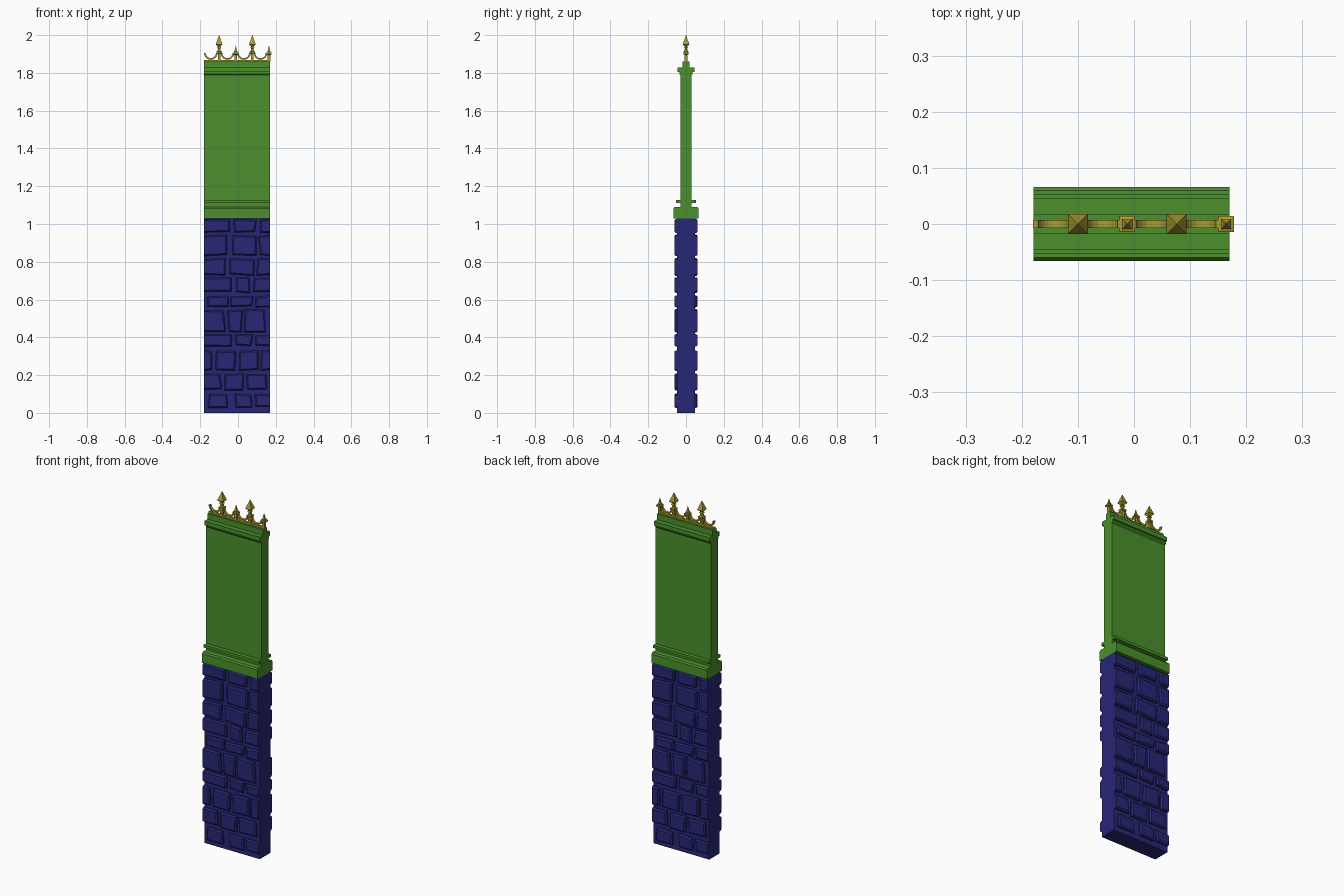
import bpy, bmesh, math, random

if "Cube" in bpy.data.objects:
    bpy.data.objects.remove(bpy.data.objects["Cube"])

random.seed(4)
X0, X1 = -0.179, 0.170
XC = (X0 + X1) / 2


def material(name, rgb):
    m = bpy.data.materials.new(name)
    m.diffuse_color = (*rgb, 1)
    m.use_nodes = True
    m.node_tree.nodes["Principled BSDF"].inputs["Base Color"].default_value = m.diffuse_color
    return m


BLUE = material("stone_blue", (0.02, 0.02, 0.18))
GREEN = material("panel_green", (0.07, 0.28, 0.025))
GOLD = material("rail_gold", (0.40, 0.33, 0.03))


def finish(name, bm, mat):
    bmesh.ops.recalc_face_normals(bm, faces=bm.faces)
    me = bpy.data.meshes.new(name)
    bm.to_mesh(me)
    bm.free()
    me.materials.append(mat)
    ob = bpy.data.objects.new(name, me)
    bpy.context.collection.objects.link(ob)
    return ob


def loft(bm, rings):
    """Join rings of points with quads and cap both ends."""
    rows = [[bm.verts.new(p) for p in r] for r in rings]
    n = len(rows[0])
    for a, b in zip(rows, rows[1:]):
        for i in range(n):
            bm.faces.new((a[i], a[(i + 1) % n], b[(i + 1) % n], b[i]))
    bm.faces.new(rows[0][::-1])
    bm.faces.new(rows[-1])


def box(bm, x0, x1, y, z0, z1):
    loft(bm, [[(x0, -y, z), (x1, -y, z), (x1, y, z), (x0, y, z)] for z in (z0, z1)])


# Solid core of the stone wall
bm = bmesh.new()
box(bm, X0, X1, 0.047, 0, 1.03)
finish("wall_core", bm, BLUE)

# Stone courses: (bottom, top, joints given as left/right pairs)
L, R = X0, X1
COURSES = [
    (0.03, 0.098, [(-0.157, -0.053), (-0.015, 0.075), (0.09, R)]),
    (0.122, 0.205, [(L, -0.09), (-0.072, 0.027), (0.043, 0.15)]),
    (0.226, 0.330, [(L, -0.134), (-0.116, -0.016), (0.003, 0.11), (0.125, R)]),
    (0.355, 0.412, [(L, -0.034), (-0.014, 0.075), (0.092, R)]),
    (0.43, 0.546, [(L, -0.07), (-0.052, 0.02), (0.038, 0.145)]),
    (0.562, 0.618, [(-0.158, -0.055), (-0.035, 0.077), (0.096, R)]),
    (0.638, 0.714, [(L, -0.034), (-0.014, 0.064), (0.082, R)]),
    (0.73, 0.816, [(L, -0.07), (-0.05, 0.083), (0.102, R)]),
    (0.833, 0.94, [(L, -0.053), (-0.033, 0.093), (0.113, R)]),
    (0.955, 1.026, [(L, -0.043), (-0.024, 0.095), (0.112, R)]),
]


def stone(bm, x0, x1, z0, z1):
    j = lambda: random.uniform(-0.006, 0.006)
    corners = [(x0, z0), (x1, z0), (x1, z1), (x0, z1)]
    corners = [(x if x in (L, R) else x + j(), z + j() * 0.8) for x, z in corners]
    rings = []
    for inset, y in ((0, -0.04), (0, -0.054), (0.007, -0.062)):
        ring = []
        for i, (x, z) in enumerate(corners):
            dx = 0 if x in (L, R) else (inset if i in (0, 3) else -inset)
            ring.append((x + dx, y, min(z + (inset if i < 2 else -inset), 1.029)))
        rings.append(ring)
    loft(bm, rings)


bm = bmesh.new()
for z0, z1, spans in COURSES:
    for a, b in spans:
        stone(bm, a, b, z0, z1)
front = finish("front_stones", bm, BLUE)

# Same stones turned half round for the back
back = bpy.data.objects.new("back_stones", front.data)
back.rotation_euler.z = math.pi
back.location.x = 2 * XC
bpy.context.collection.objects.link(back)

# Upper panel with plinth, ledge and cornice: half profile (y, z) swept along x
HALF = [(0.066, 1.03), (0.066, 1.082), (0.060, 1.09), (0.030, 1.09), (0.030, 1.112),
        (0.053, 1.112), (0.053, 1.127), (0.030, 1.127), (0.030, 1.788), (0.035, 1.795),
        (0.035, 1.805), (0.046, 1.805), (0.046, 1.828), (0.018, 1.828), (0.018, 1.86)]
outline = HALF + [(-y, z) for y, z in reversed(HALF)]
bm = bmesh.new()
loft(bm, [[(x, y, z) for y, z in outline] for x in (X0, X1)])
finish("upper_panel", bm, GREEN)

# Cresting rail along the top
bm = bmesh.new()
box(bm, X0, X1, 0.007, 1.858, 1.869)
finish("cresting_rail", bm, GOLD)

# Scallop arcs hanging between the finials
bm = bmesh.new()
for cx in (-0.144, -0.056, 0.031, 0.119):
    rings = []
    for i in range(11):
        t = math.pi + math.pi * i / 10
        c, s = math.cos(t), math.sin(t)
        rings.append([(cx + r * c, y, 1.905 + r * s)
                      for r, y in ((0.036, -0.007), (0.036, 0.007),
                                   (0.027, 0.007), (0.027, -0.007))])
    loft(bm, rings)
finish("cresting_arcs", bm, GOLD)

# Square finials: (half width, z) stacked profiles
TALL = [(0.007, 1.86), (0.007, 1.902), (0.014, 1.905), (0.014, 1.913), (0.008, 1.917),
        (0.006, 1.929), (0.011, 1.933), (0.006, 1.939), (0.018, 1.951), (0.0004, 2.0)]
SHORT = [(0.007, 1.86), (0.007, 1.895), (0.014, 1.899), (0.014, 1.907), (0.009, 1.909),
         (0.009, 1.914), (0.006, 1.918), (0.0004, 1.946)]


def finial(name, x, profile):
    bm = bmesh.new()
    loft(bm, [[(x + a * r, b * r, z) for a, b in ((-1, -1), (1, -1), (1, 1), (-1, 1))]
              for r, z in profile])
    finish(name, bm, GOLD)


for i in range(2):
    finial(f"tall_finial_{i + 1}", -0.100 + 0.176 * i, TALL)
    finial(f"short_finial_{i + 1}", -0.012 + 0.176 * i, SHORT)
